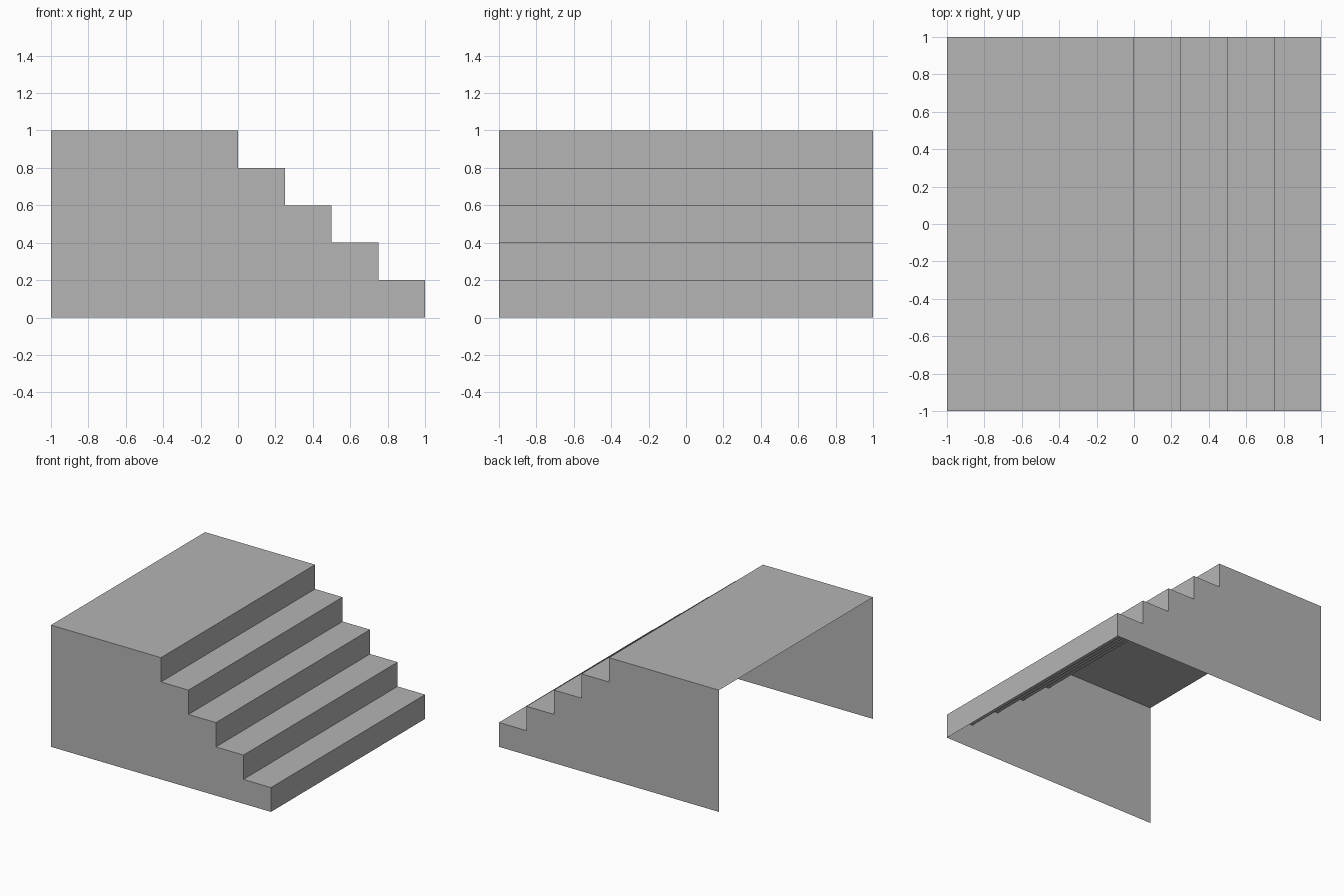
import bpy
import bmesh

cube = bpy.data.objects.get("Cube")
if cube:
    bpy.data.objects.remove(cube, do_unlink=True)

STEPS, RUN, RISE, HALF = 5, 0.25, 0.2, 1.0

grey = bpy.data.materials.new("plain_grey")
grey.use_nodes = True
colour = (0.46, 0.46, 0.46, 1)
grey.diffuse_color = colour
grey.node_tree.nodes["Principled BSDF"].inputs["Base Color"].default_value = colour


def make_object(name, polygons):
    """Make one open surface from a list of polygons, welding shared corners."""
    bm = bmesh.new()
    for points in polygons:
        bm.faces.new([bm.verts.new(p) for p in points])
    bmesh.ops.remove_doubles(bm, verts=bm.verts, dist=0.0001)
    mesh = bpy.data.meshes.new(name)
    bm.to_mesh(mesh)
    bm.free()
    mesh.materials.append(grey)
    obj = bpy.data.objects.new(name, mesh)
    bpy.context.collection.objects.link(obj)
    return obj


def strip(a, b):
    """Sheet spanning the full width between two profile points."""
    return [(a[0], -HALF, a[1]), (b[0], -HALF, b[1]),
            (b[0], HALF, b[1]), (a[0], HALF, a[1])]


# Stepped profile from the open end of the platform down to the floor
profile = [(-HALF, STEPS * RISE)]
for i in range(STEPS):
    x, top = i * RUN, (STEPS - i) * RISE
    profile += [(x, top), (x, top - RISE)]

# Platform deck, then the risers and treads
make_object("platform_deck", [strip(profile[0], profile[1])])
make_object("steps", [strip(a, b) for a, b in zip(profile[1:], profile[2:])])

# Side walls; the bottom and the platform end stay open
outline = profile + [(-HALF, 0)]
make_object("front_wall", [[(x, -HALF, z) for x, z in reversed(outline)]])
make_object("back_wall", [[(x, HALF, z) for x, z in outline]])
